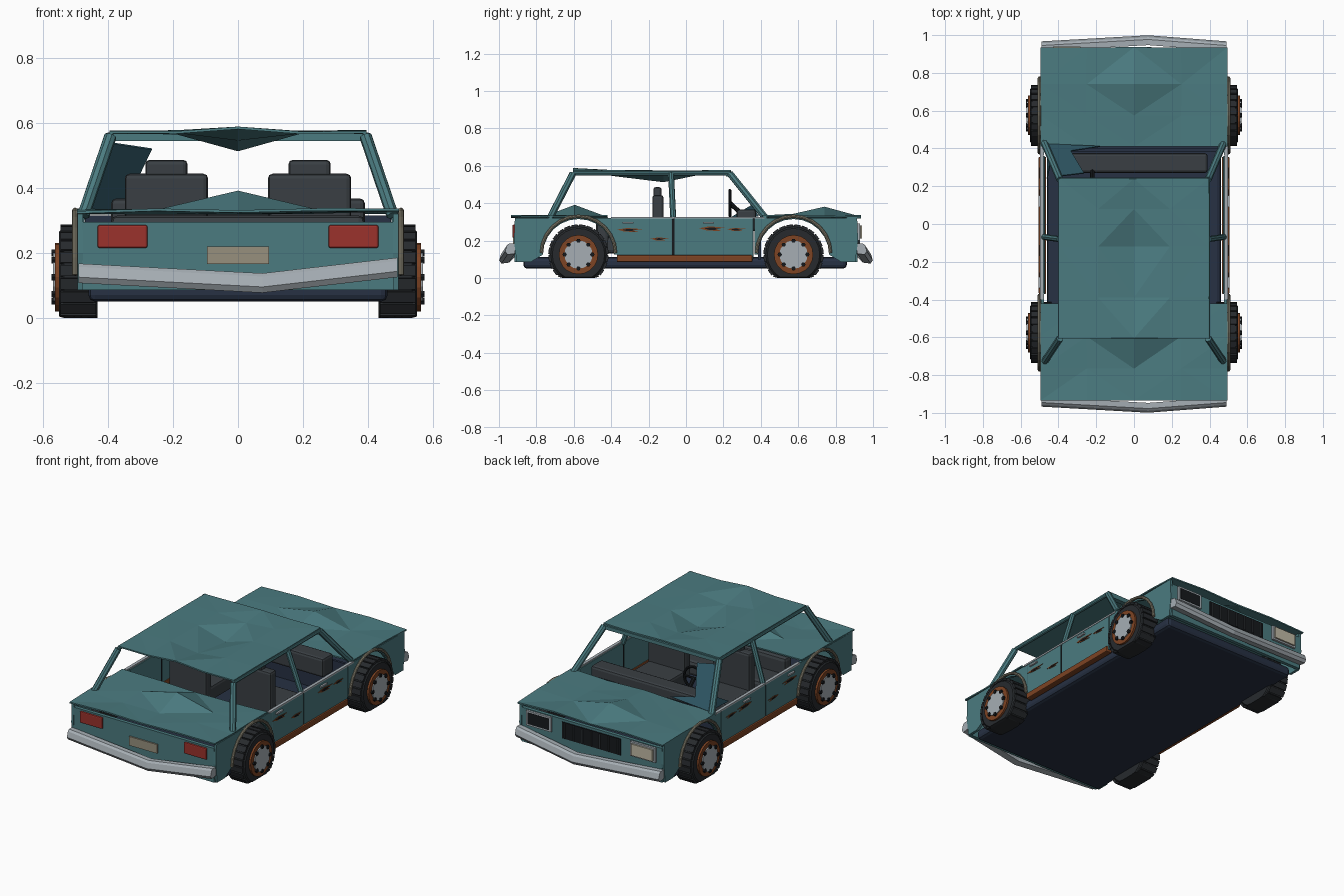
import bpy, bmesh, random
from math import sin, cos, pi
from mathutils import Vector, Matrix

if "Cube" in bpy.data.objects:
    bpy.data.objects.remove(bpy.data.objects["Cube"])

random.seed(4)


def mat(name, code):
    m = bpy.data.materials.new(name)
    c = [int(code[i:i + 2], 16) / 255 for i in (0, 2, 4)]
    m.diffuse_color = (*[v ** 2.2 for v in c], 1)
    m.use_nodes = True
    m.node_tree.nodes["Principled BSDF"].inputs["Base Color"].default_value = m.diffuse_color
    return m


PAINT, NAVY, RUST = mat("paint", "4c7a7f"), mat("underbody", "2b3445"), mat("rust", "7c4528")
RUBBER, CHROME, SEAT = mat("rubber", "2b2e31"), mat("chrome", "a4acb2"), mat("seat", "3c4145")
BLACK, RED, CREAM = mat("black", "1c1f22"), mat("red", "993530"), mat("cream", "c0b9a4")
TRIM, PLATE, GLASS = mat("trim", "827d6d"), mat("plate", "968f7d"), mat("glass", "315562")


def finish(name, bm, m, bevel=0, thick=0):
    bmesh.ops.recalc_face_normals(bm, faces=bm.faces)
    me = bpy.data.meshes.new(name)
    bm.to_mesh(me)
    bm.free()
    ob = bpy.data.objects.new(name, me)
    bpy.context.collection.objects.link(ob)
    me.materials.append(m)
    if thick:
        ob.modifiers.new("thickness", 'SOLIDIFY').thickness = thick
    if bevel:
        b = ob.modifiers.new("bevel", 'BEVEL')
        b.width, b.segments = bevel, 2
    return ob


def box(name, x, y, z, m, bevel=0):
    """Box from (min, max) ranges."""
    bm = bmesh.new()
    bmesh.ops.create_cube(bm, size=1)
    for v in bm.verts:
        v.co = [(r[0] + r[1]) / 2 + c * (r[1] - r[0]) for r, c in zip((x, y, z), v.co)]
    return finish(name, bm, m, bevel)


def span(s, a, b):
    return sorted((s * a, s * b))


def tube(name, pts, r, m, sides=8):
    cu = bpy.data.curves.new(name, 'CURVE')
    cu.dimensions = '3D'
    cu.bevel_depth, cu.bevel_resolution, cu.use_fill_caps = r, (sides - 4) // 2, True
    sp = cu.splines.new('POLY')
    sp.points.add(len(pts) - 1)
    for p, q in zip(sp.points, pts):
        p.co = (*q, 1)
    sp.use_smooth = False
    cu.materials.append(m)
    ob = bpy.data.objects.new(name, cu)
    bpy.context.collection.objects.link(ob)


def plate(name, pts, m, offset=(0, 0, 0)):
    """Flat polygon extruded along an offset."""
    bm = bmesh.new()
    f = bm.faces.new([bm.verts.new(p) for p in pts])
    ex = bmesh.ops.extrude_face_region(bm, geom=[f], use_keep_orig=True)
    for v in ex["geom"]:
        if isinstance(v, bmesh.types.BMVert):
            v.co += Vector(offset)
    return finish(name, bm, m)


def sheet(name, xs, ys, z, dents, jitter):
    """Crumpled sheet-metal grid; dents maps (column, row) to height."""
    bm = bmesh.new()
    g = [[bm.verts.new((x, y, dents.get((i, j), z + random.uniform(-jitter, jitter))))
          for j, y in enumerate(ys)] for i, x in enumerate(xs)]
    for i in range(len(xs) - 1):
        for j in range(len(ys) - 1):
            bm.faces.new((g[i][j], g[i + 1][j], g[i + 1][j + 1], g[i][j + 1]))
    bmesh.ops.triangulate(bm, faces=bm.faces)
    return finish(name, bm, PAINT, thick=-0.008)


# Underbody and crumpled top panels
box("underbody", (-.46, .46), (-.87, .86), (.05, .112), NAVY, .02)
wide = [-.495, -.25, 0, .25, .495]
sheet("hood", wide, [.41, .575, .74, .935], .323, {(2, 2): .373, (2, 1): .335}, .007)
sheet("trunk_lid", wide, [-.935, -.765, -.595, -.42], .323, {(2, 2): .383}, .007)
sheet("roof", [-.395, -.19, 0, .19, .395], [-.605, -.39, -.12, .08, .24], .567,
      {(2, 0): .58, (2, 2): .512, (2, 1): .545, (2, 3): .553}, .003)
box("front_roof_header", (-.4, .4), (.215, .245), (.543, .565), PAINT)


# Wheel: flat-bottomed tyre with tread, rusty rim, hub and nuts
def wheel(s, cy):
    cz, n = .125, 24
    prof = [(.432, .09), (.432, .14), (.447, .155), (.535, .155), (.55, .14), (.55, .09)]
    bm = bmesh.new()
    rings = [[bm.verts.new((x, r * cos(2 * pi * k / n), r * sin(2 * pi * k / n))) for k in range(n)]
             for x, r in prof]
    for a, b in zip(rings, rings[1:]):
        for k in range(n):
            bm.faces.new((a[k], a[(k + 1) % n], b[(k + 1) % n], b[k]))
    bm.faces.new(rings[0])
    bm.faces.new(rings[-1])
    for k in range(n):
        M = (Matrix.Rotation(2 * pi * (k + .5) / n, 4, 'X') @ Matrix.Translation((.491, 0, .154))
             @ Matrix.Diagonal((.108, .034, .014, 1)))
        bmesh.ops.create_cube(bm, size=1, matrix=M)
    for v in bm.verts:
        v.co = (s * v.co.x, v.co.y + cy, max(v.co.z + cz, .004 if abs(v.co.x) > .54 else 0))
    finish("tyre", bm, RUBBER)

    def disc(name, x0, x1, r, m, sides, dy=0, dz=0):
        bm = bmesh.new()
        M = Matrix.Translation((s * (x0 + x1) / 2, cy + dy, cz + dz)) @ Matrix.Rotation(pi / 2, 4, 'Y')
        bmesh.ops.create_cone(bm, cap_ends=True, segments=sides, radius1=r, radius2=r,
                              depth=x1 - x0, matrix=M)
        finish(name, bm, m)
    disc("rim", .54, .562, .105, RUST, 20)
    disc("hub_cap", .555, .568, .076, CHROME, 16)
    for k in range(8):
        a = 2 * pi * k / 8
        disc("wheel_nut", .56, .573, .012, BLACK, 6, .074 * cos(a), .074 * sin(a))


for s in (1, -1):
    out = (s * .016, 0, 0)
    for e in (1, -1):
        cy = .575 * e
        wheel(s, cy)
        # Fender with wheel-arch cutout, then its trim
        arc = [(cy + e * .19 * cos(pi * k / 12), .125 + .19 * sin(pi * k / 12)) for k in range(13)]
        prof = [(e * .365, .322), (e * .915, .32), (e * .92, .2), (e * .905, .085), (e * .83, .085)]
        plate("fender", [(s * .477, y, z) for y, z in prof + arc + [(e * .365, .125)]], PAINT, out)
        tube("arch_trim", [(s * .501, cy + .198 * cos(pi * k / 12), .132 + .198 * sin(pi * k / 12))
                           for k in range(13)], .009, TRIM)
    # Doors, seam, sill, handles and beltline
    for a, b, h in ((-.37, -.074, -.31), (-.062, .36, .12)):
        box("door", span(s, .472, .495), (a, b), (.1, .318), PAINT, .003)
        box("door_handle", span(s, .49, .506), (h - .03, h + .03), (.29, .3), CHROME)
    box("door_seam", span(s, .475, .491), (-.08, -.055), (.11, .315), BLACK)
    box("rusty_sill", span(s, .465, .505), (-.37, .355), (.085, .122), RUST, .006)
    box("beltline_trim", span(s, .478, .497), (-.4, .42), (.317, .327), CHROME)
    # Rust patches on the doors
    for y, z, w, h in ((-.3, .255, .07, .012), (-.14, .207, .05, .01), (.14, .262, .07, .014), (.27, .258, .05, .01)):
        for k, m in ((1, RUST), (.6, BLACK)):
            pts = [(-1, .3), (-.2, 1), (1, .5), (.3, 0), (.7, -.8), (-.4, -.6)]
            plate("rust_patch", [(s * .494, y + p * w * k, z + q * h * k) for p, q in pts], m,
                  (s * (.004 if k == 1 else .006), 0, 0))
    # Pillars and roof rail
    tube("front_pillar", [(s * .475, .43, .315), (s * .392, .235, .558)], .019, PAINT)
    tube("middle_pillar", [(s * .48, -.068, .31), (s * .395, -.08, .56)], .016, PAINT)
    tube("rear_pillar", [(s * .475, -.73, .315), (s * .392, -.605, .558)], .019, PAINT)
    tube("roof_rail", [(s * .392, -.605, .559), (s * .392, .235, .559)], .011, PAINT)
    # Front seats
    x = .22 * s
    box("seat_cushion", (x - .125, x + .125), (-.15, .1), (.13, .22), SEAT, .015)
    box("seat_back", (x - .128, x + .128), (-.18, -.12), (.17, .443), SEAT, .014)
    box("headrest", (x - .065, x + .065), (-.175, -.13), (.43, .486), SEAT, .014)
    # Tail lights and headlights (one lens is broken)
    t = .355 * s
    box("tail_light", (t - .077, t + .077), (-.928, -.9), (.215, .285), RED, .006)
    box("headlight_frame", (t - .085, t + .085), (.9, .93), (.2, .29), CHROME)
    box("headlight", (t - .073, t + .073), (.9, .94 if s < 0 else .932), (.21, .28),
        CREAM if s < 0 else BLACK)

# End panels and bent bumpers
for e in (1, -1):
    box("end_panel", (-.48, .48), span(e, .895, .917), (.085, .295), PAINT)
    bm = bmesh.new()
    sec = [(-.03, -.025), (.01, -.03), (.022, -.012), (.012, .02), (0, .03), (-.03, .03)]
    rings = [[bm.verts.new((x, e * (y + a), z + b)) for a, b in sec]
             for x, y, z in ((-.49, .945, .137), (.075, .977, .107), (.49, .945, .155))]
    for a, b in zip(rings, rings[1:]):
        for k in range(6):
            bm.faces.new((a[k], a[(k + 1) % 6], b[(k + 1) % 6], b[k]))
    bm.faces.new(rings[0])
    bm.faces.new(rings[-1])
    finish("bumper", bm, CHROME)
box("blank_plate", (-.095, .095), (-.926, -.91), (.165, .22), PLATE)
box("grille", (-.2, .2), (.905, .923), (.18, .28), BLACK)
for k in range(7):
    box("grille_bar", (-.184 + .06 * k, -.176 + .06 * k), (.915, .93), (.185, .275), SEAT)

# Cabin: dashboard, rear bench, steering wheel
box("dashboard", (-.39, .39), (.27, .375), (.25, .367), SEAT, .015)
box("firewall", (-.47, .47), (.385, .4), (.1, .315), NAVY)
box("bench_cushion", (-.39, .39), (-.43, -.25), (.13, .22), SEAT, .02)
box("bench_back", (-.39, .39), (-.48, -.41), (.13, .315), SEAT, .02)
tube("steering_wheel", [(-.22 + .068 * cos(pi * k / 8), .235, .4 + .068 * sin(pi * k / 8))
                        for k in range(17)], .008, BLACK)
tube("steering_column", [(-.22, .235, .4), (-.22, .3, .34)], .012, BLACK)
tube("steering_spoke", [(-.286, .235, .4), (-.154, .235, .4)], .007, BLACK)


# Broken glass left in the windscreen and side window
def screen(x, z):
    return (x, .42 - (z - .325) * .8, z)


plate("windscreen_shard", [screen(*p) for p in ((-.46, .325), (-.385, .535), (-.265, .517), (-.335, .37), (-.18, .34))],
      GLASS, (0, .005, .004))
plate("side_glass_shard", [(-.462, .24, .325), (-.44, .35, .39), (-.46, .39, .33)], GLASS, (.005, 0, 0))
